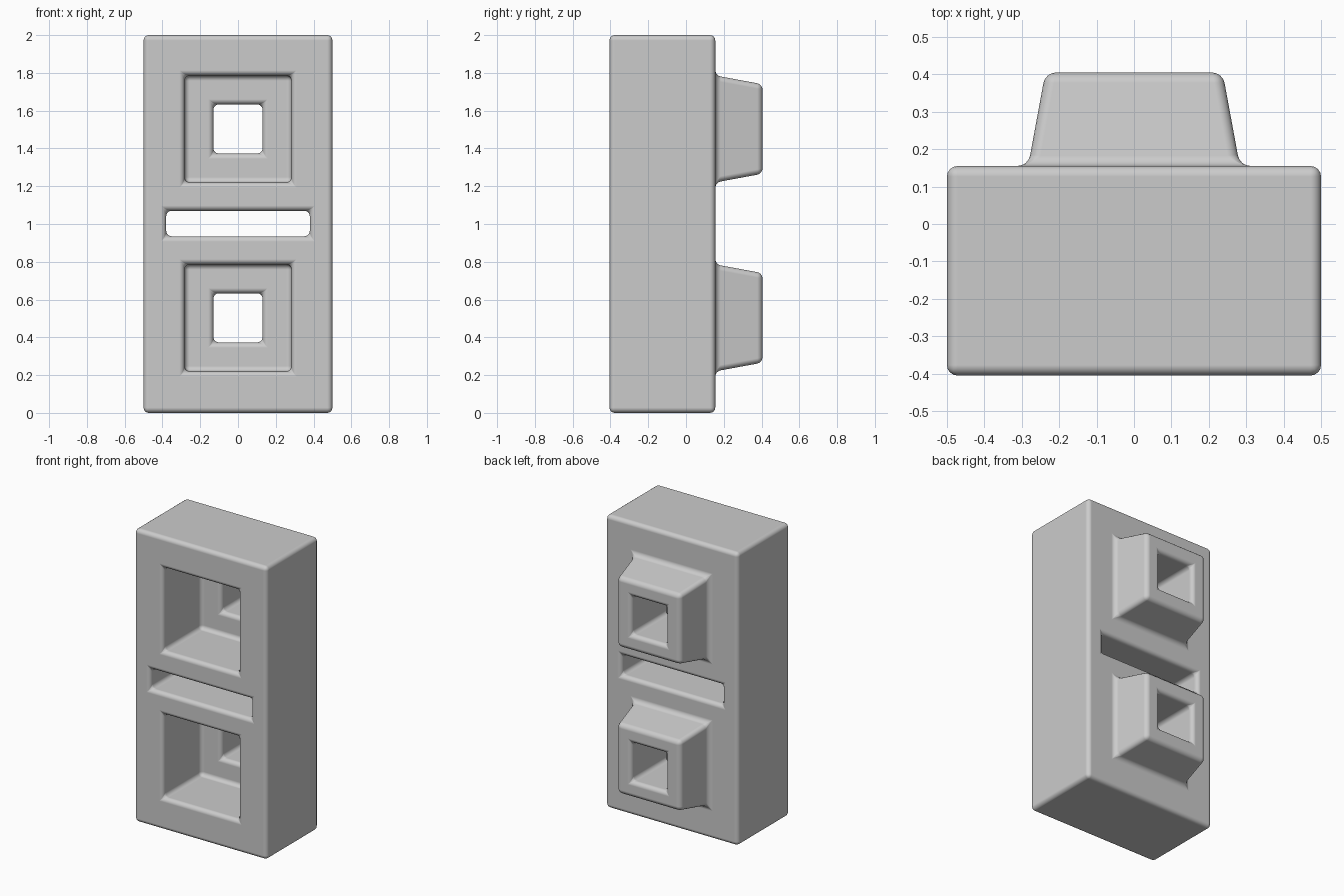
import bpy
import bmesh
from collections import Counter

cube = bpy.data.objects.get("Cube")
if cube:
    bpy.data.objects.remove(cube, do_unlink=True)

FRONT, BACK, TIP, FLOOR = -0.405, 0.155, 0.405, 0.005
POCKET, HOLE, STUD_TIP = 0.283, 0.13, 0.237
CENTRES = (0.503, 1.503)
XS = (-0.5, -0.38, -POCKET, POCKET, 0.38, 0.5)
ZS = (0, CENTRES[0] - POCKET, CENTRES[0] + POCKET, 0.935, 1.07,
      CENTRES[1] - POCKET, CENTRES[1] + POCKET, 2)

bm = bmesh.new()
cache = {}


def vert(x, y, z):
    key = (round(x, 4), round(y, 4), round(z, 4))
    if key not in cache:
        cache[key] = bm.verts.new(key)
    return cache[key]


def ring(half, y, zc):
    return [vert(sx * half, y, zc + sz * half)
            for sx, sz in ((-1, -1), (1, -1), (1, 1), (-1, 1))]


# Front and back panels, open at the slot and the two sockets
edges = Counter()
for i in range(len(XS) - 1):
    for j in range(len(ZS) - 1):
        slot = j == 3 and 0 < i < 4
        socket = i == 2 and j in (1, 5)
        if slot:
            continue
        cell = [(XS[i], ZS[j]), (XS[i + 1], ZS[j]),
                (XS[i + 1], ZS[j + 1]), (XS[i], ZS[j + 1])]
        for k in range(4):
            edges[tuple(sorted((cell[k], cell[(k + 1) % 4])))] += 1
        if not socket:
            for y in (FRONT, BACK):
                bm.faces.new([vert(x, y, z) for x, z in cell])

# Outer sides and slot walls
for (a, b), count in edges.items():
    if count == 1:
        bm.faces.new([vert(a[0], FRONT, a[1]), vert(b[0], FRONT, b[1]),
                      vert(b[0], BACK, b[1]), vert(a[0], BACK, a[1])])

# Front pocket, through hole and tapered stud, as one chain of square rings
profile = ((POCKET, FRONT), (POCKET, FLOOR), (HOLE, FLOOR),
           (HOLE, TIP), (STUD_TIP, TIP), (POCKET, BACK))
for zc in CENTRES:
    rings = [ring(half, y, zc) for half, y in profile]
    for a, b in zip(rings, rings[1:]):
        for k in range(4):
            n = (k + 1) % 4
            bm.faces.new([a[k], a[n], b[n], b[k]])

bmesh.ops.recalc_face_normals(bm, faces=bm.faces[:])
for face in bm.faces:
    face.smooth = True
mesh = bpy.data.meshes.new("building_block")
bm.to_mesh(mesh)
bm.free()
block = bpy.data.objects.new("building_block", mesh)
bpy.context.collection.objects.link(block)

# Rounded edges
bevel = block.modifiers.new("rounded_edges", "BEVEL")
bevel.width = 0.028
bevel.segments = 4
bevel.limit_method = "ANGLE"
bevel.harden_normals = True

# Plain grey
grey = bpy.data.materials.new("light_grey")
grey.use_nodes = True
colour = (0.6, 0.6, 0.6, 1)
grey.diffuse_color = colour
grey.node_tree.nodes["Principled BSDF"].inputs["Base Color"].default_value = colour
mesh.materials.append(grey)
